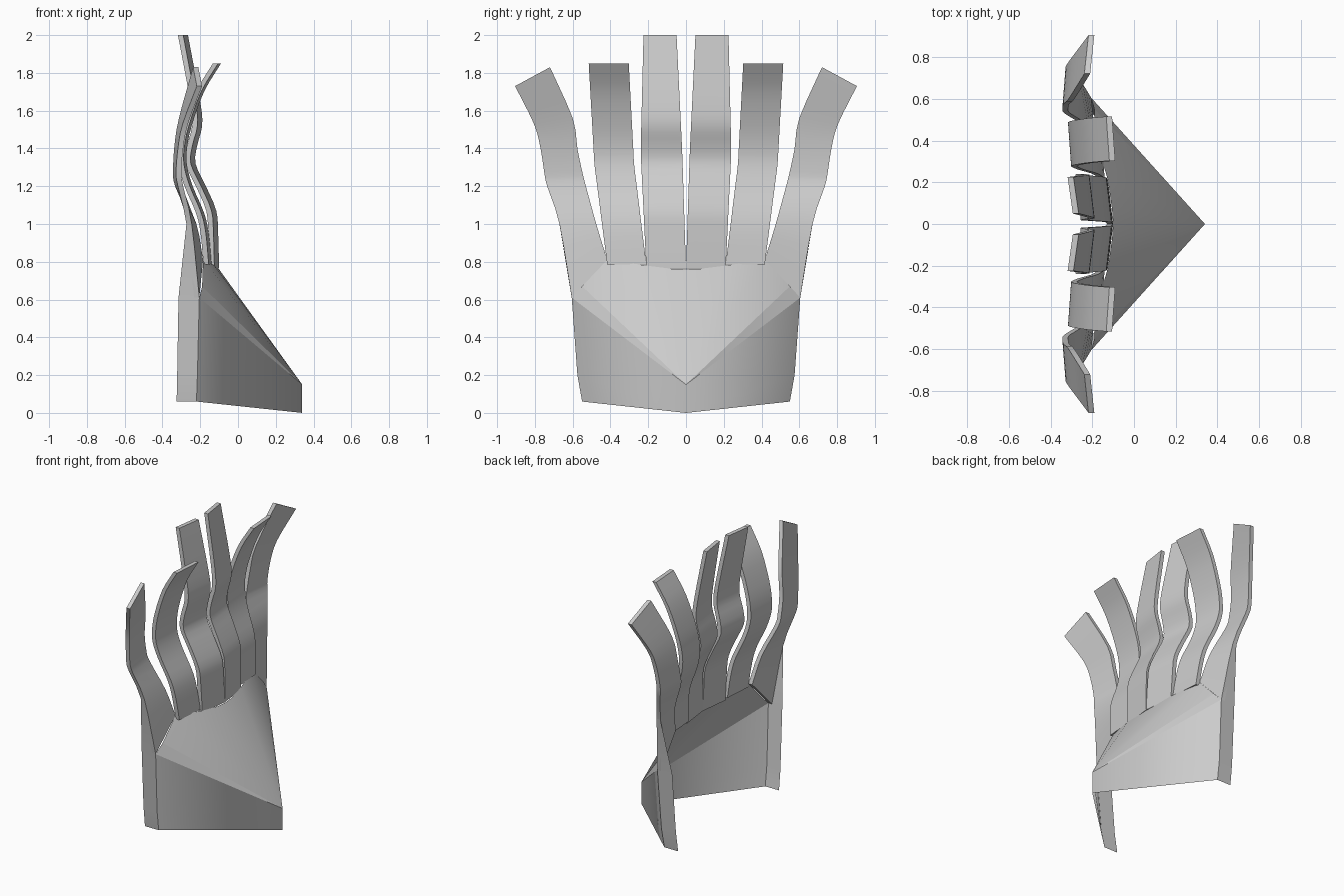
import bpy, bmesh, math
from mathutils import Vector

cube = bpy.data.objects.get("Cube")
if cube:
    bpy.data.objects.remove(cube, do_unlink=True)

grey = bpy.data.materials.new("plain_grey")
grey.use_nodes = True
colour = (0.6, 0.6, 0.6, 1)
grey.diffuse_color = colour
grey.node_tree.nodes["Principled BSDF"].inputs["Base Color"].default_value = colour


def finish(bm, name, angle):
    """Make the object, mirror it across the middle and shade it."""
    mesh = bpy.data.meshes.new(name)
    bm.to_mesh(mesh)
    bm.free()
    mesh.materials.append(grey)
    obj = bpy.data.objects.new(name, mesh)
    bpy.context.collection.objects.link(obj)
    mirror = obj.modifiers.new("mirror", 'MIRROR')
    mirror.use_axis = (False, True, False)
    bpy.ops.object.select_all(action='DESELECT')
    obj.select_set(True)
    bpy.context.view_layer.objects.active = obj
    bpy.ops.object.shade_smooth_by_angle(angle=math.radians(angle))


def sheet(name, first, second, outward, angle=20):
    """Thin skin between two edges; equal neighbours become triangles."""
    bm = bmesh.new()
    for i in range(len(first) - 1):
        ring = []
        for p in (first[i], first[i + 1], second[i + 1], second[i]):
            if p not in ring:
                ring.append(p)
        face = bm.faces.new([bm.verts.new(p) for p in ring])
        face.normal_update()
        if face.normal.dot(Vector(outward)) < 0:
            face.normal_flip()
    bmesh.ops.remove_doubles(bm, verts=bm.verts, dist=0.0005)
    finish(bm, name, angle)


def smooth_path(points, steps=3):
    """Rounded path through the points."""
    pts = [Vector(p) for p in points]
    ext = [2 * pts[0] - pts[1]] + pts + [2 * pts[-1] - pts[-2]]
    out = []
    for a, b, c, d in zip(ext, ext[1:], ext[2:], ext[3:]):
        for s in range(steps):
            t = s / steps
            out.append(b + (c - a) * t / 2 + (2 * a - 5 * b + 4 * c - d) * t * t / 2
                       + (3 * b - a - 3 * c + d) * t ** 3 / 2)
    return out + [pts[-1]]


def finger(name, inner, outer, thick=0.028):
    """Wavy strip lofted between an inner and an outer edge."""
    back = Vector((-thick, 0, 0))
    bm = bmesh.new()
    rings = [[bm.verts.new(p) for p in (a, b, b + back, a + back)]
             for a, b in zip(smooth_path(inner), smooth_path(outer))]
    for low, high in zip(rings, rings[1:]):
        for i in range(4):
            j = (i + 1) % 4
            bm.faces.new((low[i], low[j], high[j], high[i]))
    bm.faces.new(rings[0])
    bm.faces.new(rings[-1])
    bmesh.ops.recalc_face_normals(bm, faces=bm.faces)
    finish(bm, name, 40)


def wave(profile, inner, outer, skew):
    """Edges of an upright finger from its (x, z) profile and side lines."""
    z0, z1 = profile[0][1], profile[-1][1]
    edges = []
    for (bottom, middle, top), shift in ((inner, 0), (outer, skew)):
        edge = []
        for x, z in profile:
            t = (z - z0) / (z1 - z0)
            y = bottom + (middle - bottom) * t * 2 if t < 0.5 else middle + (top - middle) * (t * 2 - 1)
            edge.append((x + shift, y, z))
        edges.append(edge)
    return edges


# Prow: side panel, roof fan and rear flange
nose_low, nose_top = (0.34, 0, 0), (0.34, 0, 0.15)
foot, knee = (-0.22, 0.55, 0.06), (-0.215, 0.575, 0.2)
corner, shoulder = (-0.205, 0.605, 0.61), (-0.19, 0.55, 0.67)
sheet("prow_side", [nose_low, nose_top, nose_top, nose_top],
      [foot, knee, corner, shoulder], (1, 1, 0))
brow = [shoulder, (-0.185, 0.417, 0.81), (-0.125, 0.21, 0.78), (-0.105, 0.07, 0.762), (-0.1, 0, 0.76)]
sheet("prow_roof", [nose_top] * len(brow), brow, (1, 0, 1))
sheet("rear_flange", [foot, knee, corner, (-0.245, 0.67, 1.0)],
      [(-0.325, 0.55, 0.06), (-0.322, 0.57, 0.2), (-0.315, 0.6, 0.61), (-0.273, 0.67, 1.0)], (0, 1, 0))

# Middle and second fingers
finger("middle_finger", *wave(
    [(-0.1, 0.765), (-0.105, 0.95), (-0.115, 1.07), (-0.17, 1.2), (-0.225, 1.32),
     (-0.215, 1.42), (-0.19, 1.52), (-0.2, 1.65), (-0.265, 2.0)],
    (0, 0.02, 0.05), (0.21, 0.24, 0.225), -0.025))
finger("second_finger", *wave(
    [(-0.14, 0.785), (-0.155, 0.95), (-0.18, 1.06), (-0.24, 1.2), (-0.27, 1.31),
     (-0.27, 1.4), (-0.245, 1.52), (-0.18, 1.7), (-0.09, 1.85)],
    (0.21, 0.275, 0.303), (0.417, 0.485, 0.515), -0.015))

# Splayed outer finger
finger("outer_finger",
       [(-0.185, 0.417, 0.81), (-0.22, 0.475, 1.0), (-0.305, 0.53, 1.2), (-0.315, 0.55, 1.28),
        (-0.31, 0.575, 1.4), (-0.285, 0.6, 1.56), (-0.21, 0.72, 1.83)],
       [(-0.205, 0.605, 0.61), (-0.245, 0.67, 1.0), (-0.29, 0.735, 1.2), (-0.3, 0.75, 1.27),
        (-0.29, 0.77, 1.4), (-0.265, 0.805, 1.53), (-0.19, 0.905, 1.73)])
